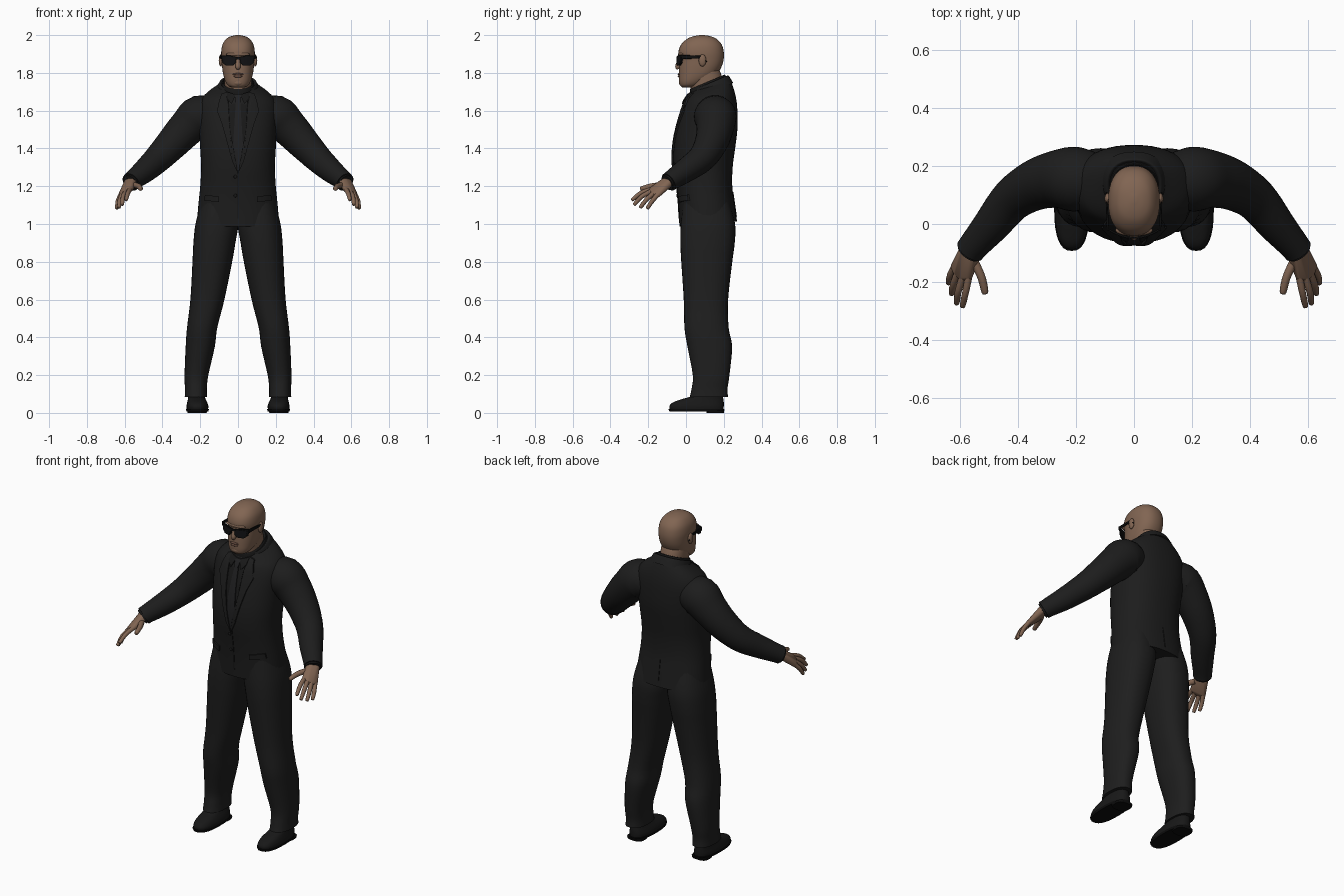
import bpy, bmesh, math
from mathutils import Vector
from mathutils.bvhtree import BVHTree

if "Cube" in bpy.data.objects:
    bpy.data.objects.remove(bpy.data.objects["Cube"])


def material(name, r, g, b):
    m = bpy.data.materials.new(name)
    m.use_nodes = True
    m.diffuse_color = (r, g, b, 1)
    node = m.node_tree.nodes["Principled BSDF"]
    node.inputs["Base Color"].default_value = (r, g, b, 1)
    node.inputs["Roughness"].default_value = 0.7
    return m


SKIN = material("brown skin", .22, .13, .085)
LIP = material("darker lip brown", .16, .085, .06)
SUIT = material("black jacket cloth", .012, .012, .012)
TROUSER = material("black trouser cloth", .013, .013, .013)
SHIRT = material("black shirt", .009, .009, .009)
TIE = material("charcoal tie", .014, .014, .015)
LEATHER = material("black leather", .009, .009, .009)
FRAME = material("glossy black frame", .004, .004, .004)
LENS = material("dark lens", .006, .006, .007)


def finish(name, bm, mat, angle=50):
    bmesh.ops.recalc_face_normals(bm, faces=bm.faces)
    me = bpy.data.meshes.new(name)
    bm.to_mesh(me)
    bm.free()
    me.materials.append(mat)
    me.polygons.foreach_set("use_smooth", [True] * len(me.polygons))
    me.set_sharp_from_angle(angle=math.radians(angle))
    ob = bpy.data.objects.new(name, me)
    bpy.context.collection.objects.link(ob)
    return ob


def spline(rows, steps):
    """Catmull-Rom through rows of numbers."""
    out = []
    for i in range(len(rows) - 1):
        a, b, c, d = (rows[max(0, min(len(rows) - 1, i + k))] for k in (-1, 0, 1, 2))
        for s in range(steps):
            t = s / steps
            out.append([q + t / 2 * (r - p + t * (2*p - 5*q + 4*r - w + t * (3*(q - r) + w - p)))
                        for p, q, r, w in zip(a, b, c, d)])
    return out + [list(rows[-1])]


def skin_rings(name, rings, mat, angle=50):
    bm = bmesh.new()
    loops = [[bm.verts.new(p) for p in ring] for ring in rings]
    n = len(loops[0])
    for a, b in zip(loops, loops[1:]):
        for i in range(n):
            j = (i + 1) % n
            bm.faces.new((a[i], a[j], b[j], b[i]))
    bm.faces.new(loops[0])
    bm.faces.new(loops[-1])
    return finish(name, bm, mat, angle)


def loft(name, rows, mat, side=1, power=2.3, n=32, steps=4):
    """Stack of rounded sections: z, centre x, half width, front y, back y, tilt."""
    rings = []
    for z, cx, rx, yf, yb, tilt in spline(rows, steps):
        ring = []
        for i in range(n):
            c, s = math.cos(math.tau * i / n), math.sin(math.tau * i / n)
            x = math.copysign(abs(c) ** (2 / power), c) * rx
            y = math.copysign(abs(s) ** (2 / power), s) * (yb - yf) / 2
            ring.append((side * (cx + x), (yf + yb) / 2 + y, z + tilt * y))
        rings.append(ring)
    return skin_rings(name, rings, mat)


def tube(name, rows, mat, side=1, n=16, steps=4):
    """Round limb along points: x, y, z, radius."""
    path = spline(rows, steps)
    pts = [Vector((side * p[0], p[1], p[2])) for p in path]
    rings = []
    for i, p in enumerate(pts):
        t = (pts[min(i + 1, len(pts) - 1)] - pts[max(i - 1, 0)]).normalized()
        u = t.cross(Vector((0, .6, .8))).normalized()
        v = t.cross(u)
        rings.append([p + path[i][3] * (u * math.cos(math.tau * k / n) + v * math.sin(math.tau * k / n))
                      for k in range(n)])
    return skin_rings(name, rings, mat)


def hull(name, balls, mat, side=1):
    """Smooth hull around small balls: x, y, z, radius."""
    bm = bmesh.new()
    for x, y, z, r in balls:
        new = bmesh.ops.create_icosphere(bm, subdivisions=2, radius=r)["verts"]
        bmesh.ops.translate(bm, verts=new, vec=(side * x, y, z))
    res = bmesh.ops.convex_hull(bm, input=bm.verts)
    dead = [g for g in res["geom_interior"] + res["geom_unused"] if isinstance(g, bmesh.types.BMVert)]
    bmesh.ops.delete(bm, geom=list(set(dead)), context="VERTS")
    return finish(name, bm, mat, 60)


def ball(name, centre, size, mat):
    bm = bmesh.new()
    bmesh.ops.create_uvsphere(bm, u_segments=16, v_segments=10, radius=1)
    bmesh.ops.scale(bm, verts=bm.verts, vec=size)
    bmesh.ops.translate(bm, verts=bm.verts, vec=centre)
    return finish(name, bm, mat)


def plate(name, outline, mat, depth, thick=.006, side=1):
    """Thin plate from an x, z outline, laid on the surface y = depth(x, z)."""
    bm = bmesh.new()
    bm.faces.new([bm.verts.new((side * x, 0, z)) for x, z in outline])
    bmesh.ops.triangulate(bm, faces=bm.faces)
    bmesh.ops.subdivide_edges(bm, edges=bm.edges, cuts=5, use_grid_fill=True)
    for v in bm.verts:
        v.co.y = depth(v.co.x, v.co.z)
    top = bmesh.ops.extrude_face_region(bm, geom=bm.faces[:])["geom"]
    for v in top:
        if isinstance(v, bmesh.types.BMVert):
            v.co.y += thick
    return finish(name, bm, mat, 35)


# Jacket body
jacket = loft("jacket_body", [
    (1.0, 0, .218, -.035, .27, .09), (1.1, 0, .21, -.04, .258, 0), (1.2, 0, .2, -.05, .245, 0),
    (1.3, 0, .195, -.064, .247, 0), (1.4, 0, .2, -.065, .26, 0), (1.5, 0, .205, -.05, .272, 0),
    (1.6, 0, .21, -.022, .272, 0), (1.66, 0, .195, -.002, .265, .05), (1.7, 0, .155, .012, .25, .2),
    (1.73, 0, .1, .022, .23, .38), (1.74, 0, .085, .028, .215, .42)], SUIT, n=48)
tree = BVHTree.FromPolygons([v.co.copy() for v in jacket.data.vertices],
                            [p.vertices[:] for p in jacket.data.polygons])


def on_chest(lift, facing=-1):
    def depth(x, z):
        hit = tree.ray_cast(Vector((x, facing, z)), Vector((0, -facing, 0)))[0]
        hit = hit or tree.find_nearest(Vector((x, facing * .1, z)))[0]
        return hit.y + facing * lift
    return depth


# Collars, shirt front and tie
loft("jacket_collar", [(1.705, 0, .118, .03, .25, .38), (1.735, 0, .104, .035, .232, .42),
                       (1.748, 0, .094, .035, .222, .42), (1.74, 0, .084, .04, .212, .42)], SUIT)
loft("shirt_collar", [(1.72, 0, .088, .02, .215, .42), (1.752, 0, .08, .022, .207, .42),
                      (1.745, 0, .072, .03, .2, .42)], SHIRT)
plate("shirt_front", [(-.06, 1.68), (-.05, 1.5), (0, 1.27), (.05, 1.5), (.06, 1.68)], SHIRT, on_chest(.003), .004)
plate("tie_blade", [(-.012, 1.645), (-.026, 1.42), (0, 1.28), (.026, 1.42), (.012, 1.645)], TIE, on_chest(.008))
plate("tie_knot", [(-.02, 1.685), (-.011, 1.64), (.011, 1.64), (.02, 1.685)], TIE, on_chest(.014), .01)

# Jacket front edge, buttons and back vent
plate("front_edge", [(-.004, 1.28), (-.004, 1.03), (.004, 1.03), (.004, 1.28)], SHIRT, on_chest(.003), .004)
plate("back_vent", [(-.003, 1.04), (-.003, 1.17), (.003, 1.17), (.003, 1.04)], SHIRT, on_chest(.003, 1), -.004)
for i, z in enumerate((1.25, 1.15)):
    ball(f"button_{i + 1}", (-.014, on_chest(.003)(-.014, z), z), (.009, .004, .009), LEATHER)

# Head and neck
loft("neck", [(1.66, 0, .075, .03, .2, .3), (1.72, 0, .071, .025, .198, .3),
              (1.78, 0, .072, .02, .185, .2), (1.83, 0, .07, .02, .17, 0)], SKIN)
loft("head", [
    (1.722, 0, .03, -.018, .04, 0), (1.733, 0, .052, -.03, .07, 0), (1.755, 0, .067, -.036, .11, 0),
    (1.79, 0, .078, -.037, .16, 0), (1.83, 0, .084, -.036, .187, 0), (1.87, 0, .087, -.034, .199, 0),
    (1.91, 0, .089, -.04, .2, 0), (1.95, 0, .082, -.026, .189, 0), (1.98, 0, .062, .006, .162, 0),
    (1.994, 0, .037, .04, .13, 0), (2.0, 0, .008, .075, .095, 0)], SKIN, n=40)
tube("nose", [(0, -.028, 1.885, .01), (0, -.038, 1.855, .012), (0, -.043, 1.832, .014),
              (0, -.04, 1.82, .008)], SKIN)
ball("upper_lip", (0, -.036, 1.793), (.028, .008, .006), LIP)
ball("lower_lip", (0, -.035, 1.782), (.024, .009, .007), LIP)
ball("chin", (0, -.022, 1.748), (.03, .015, .017), SKIN)
ball("brow_ridge", (0, -.022, 1.898), (.065, .02, .012), SKIN)


# Sunglasses
def visor(lift):
    return lambda x, z: -.05 + 3.6 * x * x - lift


plate("glasses_bridge", [(-.016, 1.872), (.016, 1.872), (.016, 1.884), (-.016, 1.884)], FRAME, visor(.001))

# Fingers: knuckle, middle joint, tip
FINGERS = {
    "index_finger": ((.572, -.185, 1.183), (.583, -.24, 1.163), (.592, -.282, 1.13)),
    "middle_finger": ((.593, -.185, 1.172), (.608, -.235, 1.145), (.613, -.272, 1.105)),
    "ring_finger": ((.61, -.172, 1.162), (.625, -.21, 1.128), (.63, -.24, 1.09)),
    "little_finger": ((.622, -.152, 1.153), (.636, -.18, 1.12), (.641, -.203, 1.085)),
    "thumb": ((.55, -.135, 1.205), (.527, -.185, 1.2), (.515, -.235, 1.187)),
}

for side, s in (("left", 1), ("right", -1)):
    # Sleeves
    tube(f"{side}_sleeve", [
        (.12, .15, 1.565, .09), (.2, .155, 1.57, .112), (.265, .155, 1.515, .1), (.34, .135, 1.435, .088),
        (.42, .085, 1.35, .075), (.49, .0, 1.285, .064), (.55, -.07, 1.237, .053),
        (.567, -.092, 1.222, .051)], SUIT, s, 28)
    tube(f"{side}_shirt_cuff", [(.55, -.07, 1.237, .044), (.572, -.1, 1.218, .043)], SHIRT, s, 20)

    # Hands
    hull(f"{side}_palm", [(.553, -.08, 1.243, .024), (.58, -.09, 1.218, .024), (.573, -.18, 1.183, .015),
                          (.594, -.18, 1.172, .015), (.61, -.168, 1.162, .014), (.621, -.148, 1.154, .013),
                          (.555, -.13, 1.21, .017)], SKIN, s)
    for label, (a, b, c) in FINGERS.items():
        end = Vector(c) + (Vector(c) - Vector(b)) * .12
        r = .016 if label == "thumb" else .013
        tube(f"{side}_{label}", [(*a, r), (*b, r * .92), (*c, r * .75), (*end, r * .3)], SKIN, s, 10)

    # Lapels, shirt collar points and pocket flaps
    plate(f"{side}_lapel", [(.055, 1.7), (.045, 1.52), (0, 1.265), (.03, 1.33), (.085, 1.53), (.112, 1.6),
                            (.092, 1.612), (.106, 1.63), (.088, 1.69)], SUIT, on_chest(.011), .009, s)
    plate(f"{side}_collar_point", [(.012, 1.685), (.034, 1.635), (.058, 1.665), (.06, 1.7)],
          SHIRT, on_chest(.014), .009, s)
    plate(f"{side}_pocket_flap", [(.1, 1.115), (.1, 1.145), (.175, 1.155), (.18, 1.125)],
          SUIT, on_chest(.009), .008, s)

    # Trouser legs
    loft(f"{side}_trouser_leg", [
        (1.12, .105, .09, -.015, .23, 0), (1.0, .112, .113, -.028, .26, 0), (.9, .125, .111, -.03, .258, 0),
        (.8, .136, .105, -.025, .245, 0), (.6, .162, .09, -.012, .223, 0), (.45, .19, .08, -.008, .226, 0),
        (.35, .2, .077, .008, .244, 0), (.2, .22, .063, .036, .23, 0), (.13, .223, .058, .03, .22, 0),
        (.085, .223, .059, .02, .222, 0)], TROUSER, s)

    # Shoes
    loft(f"{side}_shoe", [
        (.016, .215, .056, -.085, .198, 0), (.035, .215, .058, -.088, .2, 0), (.055, .216, .053, -.07, .2, 0),
        (.072, .218, .047, -.025, .198, 0), (.09, .22, .043, .03, .195, 0),
        (.13, .222, .04, .06, .19, 0)], LEATHER, s, 2.5)
    loft(f"{side}_shoe_sole", [(.008, .215, .058, -.088, .2, 0), (.02, .215, .061, -.093, .203, 0)],
         FRAME, s, 2.5, steps=1)
    loft(f"{side}_shoe_heel", [(0, .216, .05, .11, .2, 0), (.012, .216, .053, .105, .203, 0)],
         FRAME, s, 3, steps=1)

    # Ears and sunglasses sides
    ball(f"{side}_ear", (s * .091, .087, 1.866), (.011, .02, .032), SKIN)
    plate(f"{side}_lens_rim", [(.008, 1.884), (.012, 1.852), (.026, 1.838), (.064, 1.838), (.082, 1.853),
                               (.091, 1.892), (.05, 1.894)], FRAME, visor(0), .007, s)
    plate(f"{side}_lens", [(.014, 1.879), (.018, 1.855), (.029, 1.843), (.061, 1.843), (.076, 1.856),
                           (.081, 1.883), (.05, 1.887)], LENS, visor(.002), .004, s)
    hull(f"{side}_temple_arm", [(.09, -.02, 1.891, .004), (.09, -.02, 1.877, .004),
                                (.095, .085, 1.888, .003), (.095, .085, 1.88, .003)], FRAME, s)
    hull(f"{side}_temple_tip", [(.095, .083, 1.884, .004), (.095, .108, 1.86, .003)], FRAME, s)
